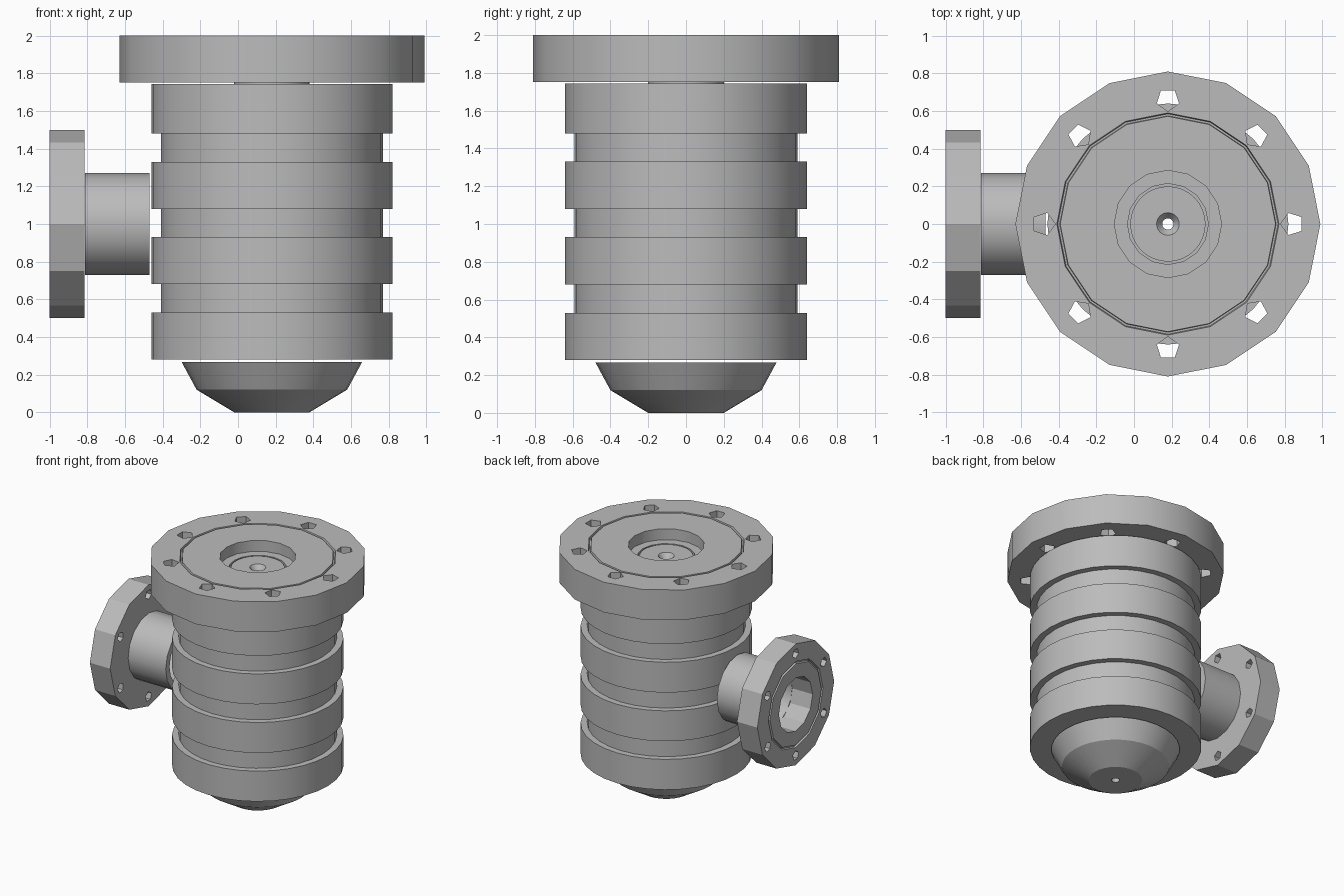
import bpy, bmesh
from math import cos, sin, tau, radians
from mathutils import Matrix

cube = bpy.data.objects.get("Cube")
if cube:
    bpy.data.objects.remove(cube)

steel = bpy.data.materials.new("plain_grey")
steel.use_nodes = True
GREY = (0.5, 0.5, 0.5, 1)
steel.diffuse_color = GREY
steel.node_tree.nodes["Principled BSDF"].inputs["Base Color"].default_value = GREY

AXIS_X = 0.18
UPRIGHT = Matrix.Translation((AXIS_X, 0, 0))
# sideways parts: local z runs towards -x, local x runs up
SIDEWAYS = Matrix.Translation((0, 0, 1)) @ Matrix.Rotation(radians(-90), 4, 'Y')


def make_object(name, bm, place):
    bmesh.ops.recalc_face_normals(bm, faces=bm.faces)
    mesh = bpy.data.meshes.new(name)
    bm.to_mesh(mesh)
    bm.free()
    mesh.transform(place)
    obj = bpy.data.objects.new(name, mesh)
    bpy.context.collection.objects.link(obj)
    return obj


def lathe(name, profile, sides, place):
    """Turn a closed (radius, height) outline into a ring-shaped solid."""
    bm = bmesh.new()
    rings = [[bm.verts.new((r * cos(tau * i / sides), r * sin(tau * i / sides), h))
              for r, h in profile] for i in range(sides)]
    n = len(profile)
    for i in range(sides):
        a, b = rings[i], rings[(i + 1) % sides]
        for j in range(n):
            k = (j + 1) % n
            bm.faces.new((a[j], b[j], b[k], a[k]))
    obj = make_object(name, bm, place)
    obj.data.materials.append(steel)
    return obj


def drill(obj, count, circle, radius, low, high, place):
    """Cut a circle of five-sided bolt holes, points facing the axis."""
    bm = bmesh.new()
    for i in range(count):
        spot = (Matrix.Rotation(tau * i / count, 4, 'Z')
                @ Matrix.Translation((circle, 0, (low + high) / 2))
                @ Matrix.Rotation(radians(180), 4, 'Z'))
        # the cone primitive starts on +y, so turn its point inward
        spot = spot @ Matrix.Rotation(radians(-90), 4, 'Z')
        bmesh.ops.create_cone(bm, cap_ends=True, segments=5, radius1=radius,
                              radius2=radius, depth=high - low, matrix=spot)
    cutter = make_object("bolt_hole_cutter", bm, place)
    cutter.hide_render = True
    mod = obj.modifiers.new("bolt_holes", 'BOOLEAN')
    mod.operation = 'DIFFERENCE'
    mod.solver = 'EXACT'
    mod.object = cutter
    graph = bpy.context.evaluated_depsgraph_get()
    cut = bpy.data.meshes.new_from_object(obj.evaluated_get(graph))
    obj.modifiers.clear()
    obj.data = cut
    bpy.data.objects.remove(cutter)


def smooth(obj, angle=28):
    bpy.ops.object.select_all(action='DESELECT')
    obj.select_set(True)
    bpy.context.view_layer.objects.active = obj
    bpy.ops.object.shade_smooth_by_angle(angle=radians(angle))


BORE = 0.03

# Ribbed main body
body_outline = [(BORE, 0.28)]
for low, high in ((0.28, 0.53), (0.68, 0.93), (1.08, 1.33), (1.48, 1.743)):
    if low > 0.3:
        body_outline.append((0.59, low))
    body_outline += [(0.64, low), (0.64, high)]
    if high < 1.7:
        body_outline.append((0.59, high))
body_outline.append((BORE, 1.743))
smooth(lathe("ribbed_body", body_outline, 32, UPRIGHT))

# Tapered nose below the body
smooth(lathe("bottom_nose", [(BORE, 0), (0.2, 0), (0.4, 0.12), (0.48, 0.268),
                             (BORE, 0.268)], 32, UPRIGHT), 24)

# Top flange with centre recess and seal groove
top_flange = lathe("top_flange", [
    (0.215, 1.752), (0.81, 1.752), (0.81, 2), (0.59, 2), (0.585, 1.98),
    (0.575, 1.98), (0.572, 2), (0.285, 2), (0.285, 1.91), (0.215, 1.91)], 16, UPRIGHT)
drill(top_flange, 8, 0.66, 0.062, 1.7, 2.05, UPRIGHT)
smooth(top_flange)

# Centre stem with countersunk bore
smooth(lathe("centre_stem", [(BORE, 1.743), (0.2, 1.743), (0.2, 1.91), (0.06, 1.91),
                             (BORE, 1.87)], 32, UPRIGHT))

# Side flange with bore, seal groove and bolt holes
side_flange = lathe("side_flange", [
    (0.22, 0.815), (0.5, 0.815), (0.5, 1), (0.355, 1), (0.35, 0.985),
    (0.34, 0.985), (0.335, 1), (0.22, 1)], 12, SIDEWAYS)
drill(side_flange, 6, 0.42, 0.04, 0.75, 1.05, SIDEWAYS)
smooth(side_flange)

# Side pipe
smooth(lathe("side_pipe", [(0.22, 0.47), (0.27, 0.47), (0.27, 0.812), (0.22, 0.812)],
             16, SIDEWAYS))
